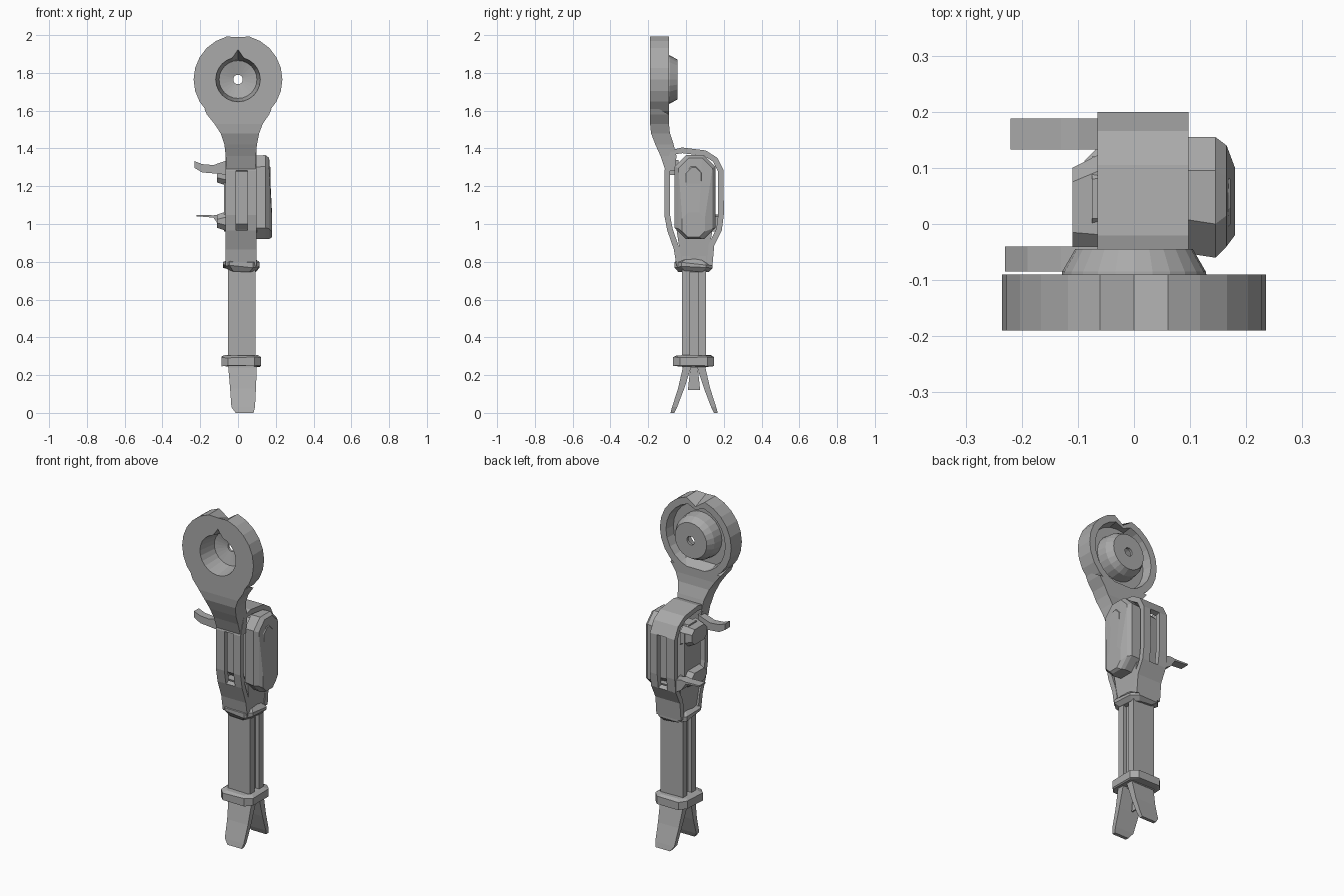
import bpy, bmesh, math, random

random.seed(4)
if "Cube" in bpy.data.objects:
    bpy.data.objects.remove(bpy.data.objects["Cube"])

grey = bpy.data.materials.new("plain grey")
grey.use_nodes = True
GREY = (0.4, 0.4, 0.4, 1)
grey.diffuse_color = GREY
grey.node_tree.nodes["Principled BSDF"].inputs["Base Color"].default_value = GREY


def finish(name, bm):
    bmesh.ops.recalc_face_normals(bm, faces=bm.faces)
    mesh = bpy.data.meshes.new(name)
    bm.to_mesh(mesh)
    bm.free()
    mesh.materials.append(grey)
    obj = bpy.data.objects.new(name, mesh)
    bpy.context.collection.objects.link(obj)
    return obj


def loft(name, rings, loop=False):
    """Skin a list of equal rings; cap the ends, or join last to first."""
    bm = bmesh.new()
    rows = [[bm.verts.new(p) for p in ring] for ring in rings]
    n = len(rows[0])
    pairs = list(zip(rows, rows[1:]))
    if loop:
        pairs.append((rows[-1], rows[0]))
    else:
        bm.faces.new(rows[0])
        bm.faces.new(rows[-1])
    for a, b in pairs:
        for i in range(n):
            j = (i + 1) % n
            bm.faces.new((a[i], a[j], b[j], b[i]))
    return finish(name, bm)


def rect(z, x0, x1, y0, y1):
    return [(x0, y0, z), (x1, y0, z), (x1, y1, z), (x0, y1, z)]


def octagon(u0, u1, v0, v1, c):
    return [(u0 + c, v0), (u1 - c, v0), (u1, v0 + c), (u1, v1 - c),
            (u1 - c, v1), (u0 + c, v1), (u0, v1 - c), (u0, v0 + c)]


# Round head: front face, rim, rear recess, and hollow hub
HEAD_Z, SIDES = 1.765, 24


def circle(y, r, top=0.0):
    ring = []
    for i in range(SIDES):
        a = math.tau * i / SIDES + math.pi / 2
        lift = top if i == 0 else 0
        ring.append((r * math.cos(a), y, HEAD_Z + r * math.sin(a) + lift))
    return ring


loft("ring_head", [
    circle(-0.19, 0.235, -0.01), circle(-0.09, 0.235, -0.05),
    circle(-0.09, 0.195, -0.03), circle(-0.145, 0.185),
    circle(-0.145, 0.135), circle(-0.085, 0.128), circle(-0.045, 0.105),
    circle(-0.045, 0.025), circle(-0.06, 0.025),
    circle(-0.08, 0.1), circle(-0.19, 0.118, 0.04)], loop=True)

# Curved neck flowing from the head into the front strap
neck = [(1.61, 0.178, 0.0, -0.19, -0.145), (1.58, 0.165, 0.0, -0.19, -0.09),
        (1.53, 0.128, 0.003, -0.19, -0.09), (1.48, 0.102, 0.01, -0.185, -0.085),
        (1.42, 0.086, 0.014, -0.162, -0.065), (1.36, 0.08, 0.015, -0.135, -0.05),
        (1.28, 0.078, 0.015, -0.108, -0.06), (1.2, 0.078, 0.015, -0.096, -0.07)]
# The lower end is split so the strap slot stays open
loft("neck", [rect(z, c - w, c + w, a, b) for z, w, c, a, b in neck[:7]])

# Strap over the body, with a slot at the front and back
path = [(-0.035, 0.78), (-0.05, 0.87), (-0.085, 0.97), (-0.1, 1.05), (-0.1, 1.28),
        (-0.07, 1.38), (-0.02, 1.39), (0.1, 1.375), (0.155, 1.34), (0.185, 1.28),
        (0.185, 1.05), (0.175, 0.97), (0.135, 0.89), (0.125, 0.78)]
lanes = [-0.065, -0.01, 0.05, 0.097]
bm = bmesh.new()
grid = [[bm.verts.new((x, y, z)) for x in lanes] for y, z in path]
for i, (a, b) in enumerate(zip(grid, grid[1:])):
    height = (path[i][1] + path[i + 1][1]) / 2
    for k in range(3):
        if k == 1 and 0.97 < height < 1.28:
            continue
        bm.faces.new((a[k], a[k + 1], b[k + 1], b[k]))
strap = finish("slotted_strap", bm)
solid = strap.modifiers.new("thickness", "SOLIDIFY")
solid.thickness = 0.03
solid.offset = 0
strap.location.y = 0


# Body blocks inside the strap, extruded sideways
def side_block(name, sections):
    loft(name, [[(x, y, z) for y, z in octagon(*box)] for x, box in sections])


side_block("core", [(-0.075, (-0.03, 0.12, 0.96, 1.33, 0.04)),
                    (0.1, (-0.03, 0.14, 0.96, 1.34, 0.04))])
side_block("side_housing", [(0.08, (-0.05, 0.155, 0.92, 1.36, 0.06)),
                            (0.145, (-0.06, 0.155, 0.92, 1.365, 0.06)),
                            (0.165, (-0.04, 0.14, 0.92, 1.35, 0.055)),
                            (0.18, (-0.02, 0.1, 0.93, 1.06, 0.03))])
side_block("side_rib", [(0.15, (-0.03, 0.1, 1.0, 1.32, 0.04)),
                        (0.172, (0.0, 0.08, 1.08, 1.3, 0.03))])
for name, low, high in (("upper_lug", 1.2, 1.33), ("lower_lug", 0.96, 1.07)):
    side_block(name, [(-0.11, (-0.04, 0.1, low + 0.02, high - 0.02, 0.025)),
                      (-0.05, (-0.05, 0.13, low, high, 0.03))])


# Two small levers sticking out of the side
def lever(name, stations, y0, y1):
    loft(name, [[(x, y0, z - t), (x, y1, z - t), (x, y1, z + t), (x, y0, z + t)]
                for x, z, t in stations])


lever("upper_lever", [(-0.23, 1.315, 0.018), (-0.19, 1.295, 0.022),
                      (-0.13, 1.29, 0.022), (-0.05, 1.3, 0.04)], -0.085, -0.04)
lever("lower_lever", [(-0.22, 1.045, 0.004), (-0.13, 1.04, 0.006),
                      (-0.1, 1.02, 0.03), (-0.05, 1.0, 0.04)], 0.133, 0.188)

# Shaft: two flat bars joined by a web
for name, y0, y1 in (("front_bar", -0.02, 0.022), ("back_bar", 0.066, 0.105)):
    loft(name, [rect(0.24, -0.053, 0.093, y0, y1), rect(0.9, -0.053, 0.093, y0, y1)])
loft("shaft_web", [rect(0.24, -0.03, 0.07, 0.01, 0.08),
                   rect(0.96, -0.03, 0.07, 0.01, 0.08)])

# Tapered cheeks leading the strap down to the shaft
loft("lower_body", [rect(0.77, -0.05, 0.09, -0.03, 0.12),
                    rect(0.87, -0.055, 0.095, -0.035, 0.125),
                    rect(0.97, -0.06, 0.1, -0.05, 0.14)])


# Collars: a ragged upper one and a clean lower one
def collar(name, levels, jitter):
    rings = []
    for z, grow in levels:
        outline = octagon(-0.08 - grow, 0.115 + grow, -0.06 - grow, 0.14 + grow, 0.035)
        rings.append([(x, y, z + random.uniform(-jitter, jitter)) for x, y in outline])
    loft(name, rings)


collar("upper_collar", [(0.755, -0.02), (0.775, 0.0), (0.79, 0.0), (0.815, -0.03)], 0.012)
collar("lower_collar", [(0.245, 0.0), (0.25, 0.008), (0.295, 0.008), (0.305, -0.01)], 0.004)

# Forked feet splaying towards the front and back
for name, sign in (("front_foot", -1), ("back_foot", 1)):
    feet = []
    for z, x0, x1, inner, outer in ((0.26, -0.053, 0.1, 0.01, 0.055),
                                    (0.13, -0.042, 0.095, 0.052, 0.085),
                                    (0.03, -0.035, 0.09, 0.09, 0.117),
                                    (0.0, -0.012, 0.082, 0.105, 0.125)):
        y0, y1 = sorted((0.043 + sign * inner, 0.043 + sign * outer))
        feet.append(rect(z, x0, x1, y0, y1))
    loft(name, feet)
loft("foot_web", [rect(0.12, 0.015, 0.025, 0.01, 0.075),
                  rect(0.26, 0.015, 0.025, 0.025, 0.06)])
